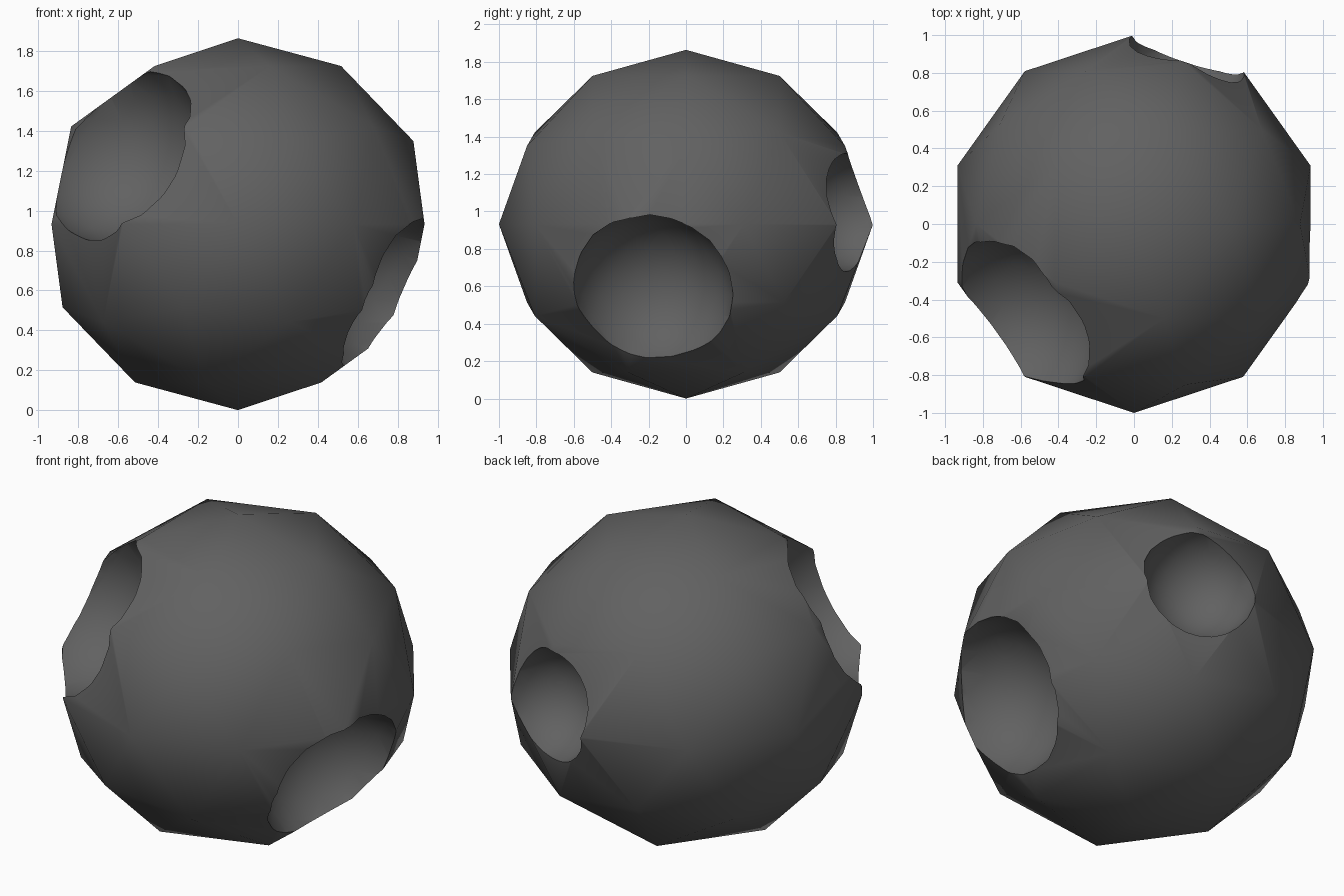
import bpy
from mathutils import Vector

if "Cube" in bpy.data.objects:
    bpy.data.objects.remove(bpy.data.objects["Cube"])

CENTRE = Vector((0, 0, 0.932))

grey = bpy.data.materials.new("dark_grey")
grey.diffuse_color = (0.12, 0.12, 0.12, 1)
grey.use_nodes = True
grey.node_tree.nodes["Principled BSDF"].inputs["Base Color"].default_value = grey.diffuse_color


def ico(name, subdivisions, radius, location):
    bpy.ops.mesh.primitive_ico_sphere_add(
        subdivisions=subdivisions, radius=radius, location=location)
    obj = bpy.context.object
    obj.name = name
    obj.data.materials.append(grey)
    return obj


# Slightly squashed low-poly rock body
rock = ico("rock_body", 2, 1.0, CENTRE)
rock.scale = (0.983, 1.0, 0.932)
bpy.ops.object.transform_apply(location=False, rotation=False, scale=True)

# Bowl craters: direction from the centre, distance, radius
craters = [
    ((-0.70, -0.576, 0.421), 0.935, 0.485),   # upper front left
    ((0.887, -0.209, -0.413), 0.92, 0.445),   # lower right
    ((0.302, 0.951, 0.066), 0.945, 0.322),    # back
]
cutters = []
for i, (direction, distance, radius) in enumerate(craters):
    cutter = ico(f"crater_cutter_{i + 1}", 3, radius,
                 CENTRE + Vector(direction).normalized() * distance)
    cutter.hide_render = True
    cutters.append(cutter)

# Carve the craters into the body
bpy.ops.object.select_all(action='DESELECT')
rock.select_set(True)
bpy.context.view_layer.objects.active = rock
for cutter in cutters:
    mod = rock.modifiers.new("crater", 'BOOLEAN')
    mod.operation = 'DIFFERENCE'
    mod.solver = 'EXACT'
    mod.object = cutter
    bpy.ops.object.modifier_apply(modifier=mod.name)
for cutter in cutters:
    bpy.data.objects.remove(cutter, do_unlink=True)

# Smooth surfaces with crisp crater rims
bpy.ops.object.shade_smooth_by_angle()
